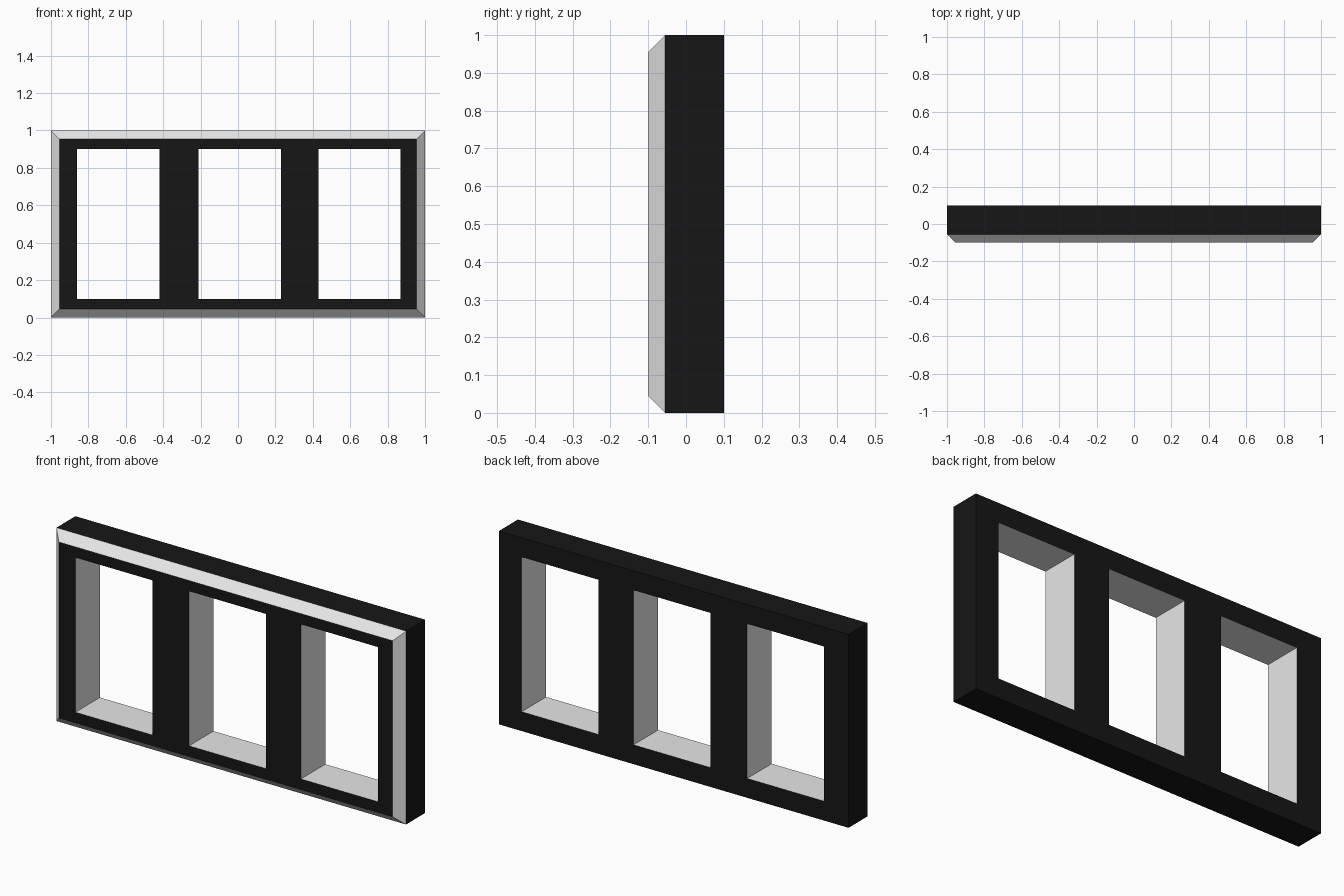
import bpy
import bmesh
from mathutils import Vector

cube = bpy.data.objects.get("Cube")
if cube:
    bpy.data.objects.remove(cube, do_unlink=True)


def make_material(name, value):
    mat = bpy.data.materials.new(name)
    mat.use_nodes = True
    colour = (value, value, value, 1)
    mat.diffuse_color = colour
    mat.node_tree.nodes["Principled BSDF"].inputs["Base Color"].default_value = colour
    return mat


# Section lines: every second column is an opening
xs = [-1, -0.86, -0.42, -0.21, 0.23, 0.43, 0.87, 1]
zs = [0, 0.1, 0.9, 1]
BACK, SHOULDER, FRONT, CHAMFER = 0.1, -0.055, -0.1, 0.045

bm = bmesh.new()
grid = [[bm.verts.new((x, BACK, z)) for z in zs] for x in xs]
for i in range(len(xs) - 1):
    for j in range(len(zs) - 1):
        if not (i % 2 == 1 and j == 1):
            bm.faces.new((grid[i][j], grid[i + 1][j], grid[i + 1][j + 1], grid[i][j + 1]))


def extrude_to(faces, y):
    result = bmesh.ops.extrude_face_region(bm, geom=faces)["geom"]
    verts = [g for g in result if isinstance(g, bmesh.types.BMVert)]
    for v in verts:
        v.co.y = y
    return verts, [g for g in result if isinstance(g, bmesh.types.BMFace)]


# Straight body, then a front layer pulled in at the rim for the chamfer
back_faces = list(bm.faces)
_, middle = extrude_to(back_faces, SHOULDER)
front_verts, _ = extrude_to(middle, FRONT)
for v in front_verts:
    v.co.x = max(-1 + CHAMFER, min(1 - CHAMFER, v.co.x))
    v.co.z = max(CHAMFER, min(1 - CHAMFER, v.co.z))

# Remove any internal layer left between body and front
inner = [f for f in bm.faces
         if all(abs(v.co.y - SHOULDER) < 1e-5 for v in f.verts)]
bmesh.ops.delete(bm, geom=inner, context="FACES_ONLY")

# Restore the back if the extrusion consumed it
if not any(all(v.co.y > BACK - 1e-5 for v in f.verts) for f in bm.faces):
    bmesh.ops.holes_fill(bm, edges=[e for e in bm.edges if e.is_boundary], sides=0)
bmesh.ops.recalc_face_normals(bm, faces=bm.faces)

# Grey on the chamfer and on the opening walls, black elsewhere
for f in bm.faces:
    f.normal_update()
    c = f.calc_center_median()
    sloped = 0.1 < abs(f.normal.y) < 0.9
    on_rim = abs(c.x) > 0.99 or c.z < 0.01 or c.z > 0.99
    wall = abs(f.normal.y) < 0.1 and not on_rim
    f.material_index = 1 if sloped or wall else 0

mesh = bpy.data.meshes.new("window_frame")
bm.to_mesh(mesh)
bm.free()
mesh.materials.append(make_material("black_frame", 0.008))
mesh.materials.append(make_material("light_grey_trim", 0.8))
frame = bpy.data.objects.new("window_frame", mesh)
bpy.context.collection.objects.link(frame)
